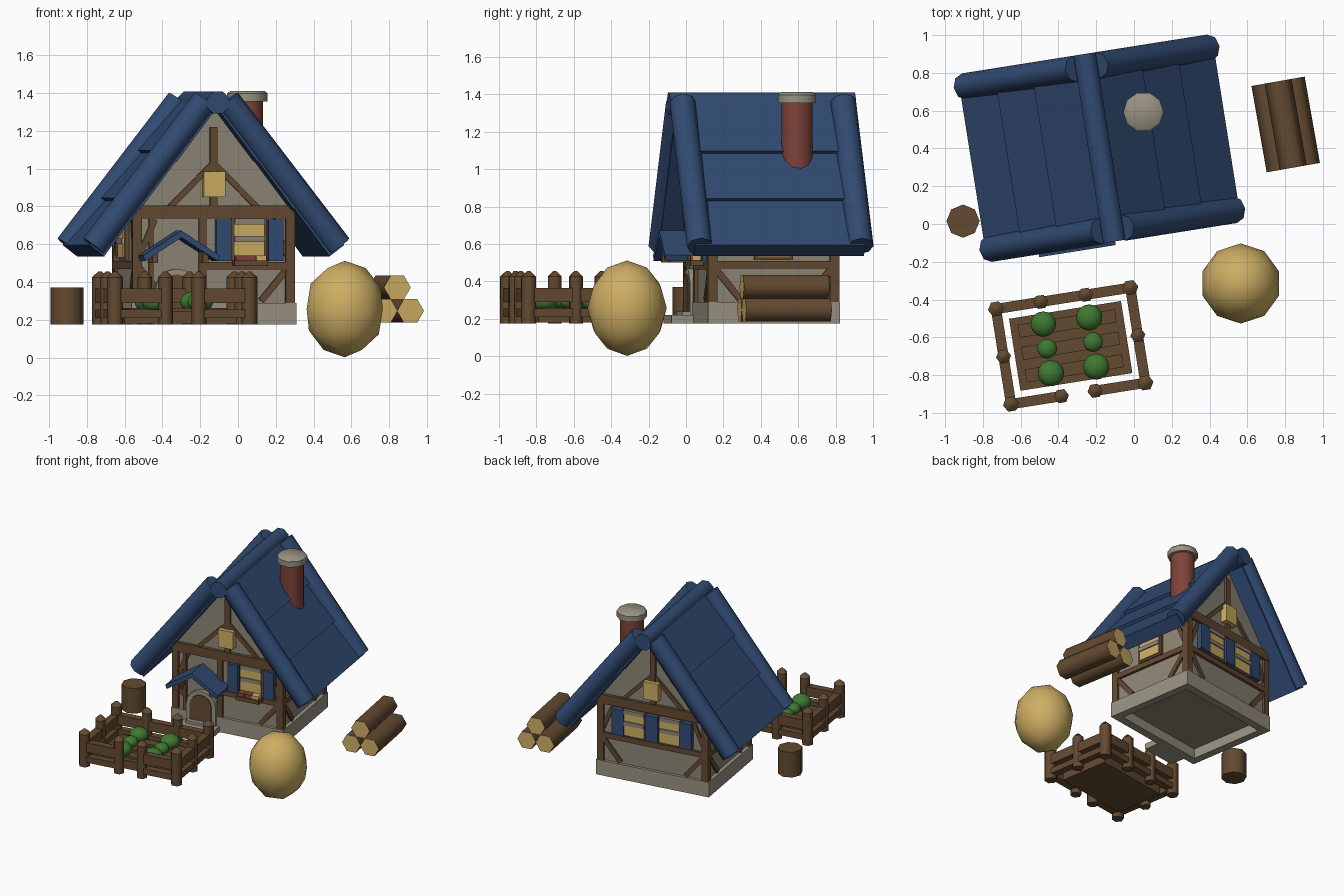
import bpy, bmesh, math
from mathutils import Matrix, Vector

if "Cube" in bpy.data.objects:
    bpy.data.objects.remove(bpy.data.objects["Cube"])

def mat(name, *c):
    m = bpy.data.materials.new(name)
    m.diffuse_color = (*c, 1)
    m.use_nodes = True
    m.node_tree.nodes["Principled BSDF"].inputs["Base Color"].default_value = m.diffuse_color
    return m
NAVY = mat("navy roof", 0.031, 0.07, 0.17)
WOOD = mat("brown wood", 0.125, 0.068, 0.03)
WALL = mat("grey plaster", 0.27, 0.235, 0.18)
STONE = mat("pale stone", 0.32, 0.29, 0.225)
STRAW = mat("straw yellow", 0.61, 0.42, 0.125)
GREEN = mat("leaf green", 0.05, 0.19, 0.03)
BRICK = mat("red brick", 0.21, 0.055, 0.042)

T, RZ = Matrix.Translation, lambda d: Matrix.Rotation(math.radians(d), 4, 'Z')
SCENE = RZ(9)                                  # everything is turned by 9 degrees
HOUSE = SCENE @ T((-0.118, 0.425, 0))
YARD = SCENE @ T((-0.432, -0.585, 0))
G = 0.175                                      # ground height

def finish(name, bm, m, frame, smooth=False):
    bmesh.ops.recalc_face_normals(bm, faces=bm.faces)
    bm.transform(frame)
    me = bpy.data.meshes.new(name)
    bm.to_mesh(me); bm.free()
    me.materials.append(m)
    if smooth:
        me.shade_smooth()
        me.set_sharp_from_angle(angle=math.radians(62))
    ob = bpy.data.objects.new(name, me)
    bpy.context.collection.objects.link(ob)
    return ob

def box(name, x0, x1, y0, y1, z0, z1, m, frame):
    bm = bmesh.new()
    bmesh.ops.create_cube(bm, size=1)
    bm.transform(T(((x0+x1)/2, (y0+y1)/2, (z0+z1)/2)) @ Matrix.Diagonal((x1-x0, y1-y0, z1-z0, 1)))
    return finish(name, bm, m, frame)

def prism(name, pts, y0, y1, m, frame):
    """Profile in x, z extruded along y."""
    bm = bmesh.new()
    f = bm.faces.new([bm.verts.new((x, y0, z)) for x, z in pts])
    r = bmesh.ops.extrude_face_region(bm, geom=[f])
    bmesh.ops.translate(bm, vec=(0, y1-y0, 0), verts=[v for v in r["geom"] if isinstance(v, bmesh.types.BMVert)])
    return finish(name, bm, m, frame)

def rod(name, p, q, r, n, m, frame, r2=None, twist=0.5):
    p, q = Vector(p), Vector(q)
    bm = bmesh.new()
    bmesh.ops.create_cone(bm, cap_ends=True, segments=n, radius1=r, radius2=r if r2 is None else r2, depth=(q-p).length)
    bm.transform(RZ(360 / n * twist))
    bm.transform(T((p+q)/2) @ (q-p).to_track_quat('Z', 'Y').to_matrix().to_4x4())
    return finish(name, bm, m, frame, True)

def ball(name, c, r, m, sub=2):
    bm = bmesh.new()
    bmesh.ops.create_icosphere(bm, subdivisions=sub, radius=1)
    finish(name, bm, m, T(c) @ Matrix.Diagonal((*r, 1)), True)

# Stone footing, open underneath
A, B = 0.442, 0.357
for s in (-1, 1):
    box("footing_side", *sorted((s*A, s*(A-0.06))), -B, B, G, 0.29, STONE, HOUSE)
    box("footing_end", -A+0.06, A-0.06, *sorted((s*B, s*(B-0.06))), G, 0.29, STONE, HOUSE)

# Plaster walls with gables
prism("walls", [(-0.415, 0.25), (0.415, 0.25), (0.415, 0.82), (0, 1.35), (-0.415, 0.82)], -0.335, 0.335, WALL, HOUSE)

# Wall frames: x runs along the wall, -y points outwards
FRONT, RIGHT, BACK, LEFT = [HOUSE @ RZ(90*i) @ T((0, -(0.335, 0.415)[i % 2], 0)) for i in range(4)]

def beam(wall, x0, z0, x1, z1, w=0.045, d=0.02):
    L, a = math.hypot(x1-x0, z1-z0), math.atan2(z1-z0, x1-x0)
    f = wall @ T(((x0+x1)/2, 0, (z0+z1)/2)) @ Matrix.Rotation(-a, 4, 'Y')
    box("timber", -L/2, L/2, -d, 0.01, -w/2, w/2, WOOD, f)

def window(wall, x, z0, z1, w):
    box("window_frame", x-w/2-0.015, x+w/2+0.015, -0.022, 0, z0-0.015, z1+0.01, WOOD, wall)
    box("window_glass", x-w/2, x+w/2, -0.03, 0, z0, z1, STRAW, wall)
    for z in (z1-0.005, (z0+z1)/2):
        box("window_bar", x-w/2, x+w/2, -0.038, 0, z-0.015, z+0.015, WALL, wall)

def shutter(wall, x, z0, z1, w=0.08):
    box("shutter", x-w/2, x+w/2, -0.04, 0, z0, z1, NAVY, wall)

# Timber framing
for wall, h in ((FRONT, 0.415), (BACK, 0.415), (RIGHT, 0.335), (LEFT, 0.335)):
    for s in (-1, 1):
        beam(wall, s*(h-0.005), 0.29, s*(h-0.005), 0.8, 0.05)
        beam(wall, s*(h-0.02), 0.47, s*(h-0.16), 0.3, 0.035, 0.015)
        beam(wall, s*(h-0.02), 0.54, s*(h-0.1), 0.73, 0.03, 0.013)
    if wall is not FRONT:
        beam(wall, -h, 0.49, h, 0.49, 0.04)
    beam(wall, -h, 0.77, h, 0.77, 0.07, 0.025)
beam(FRONT, -0.07, 0.485, 0.415, 0.485, 0.04)
beam(FRONT, -0.335, 0.29, -0.335, 0.74, 0.025)
beam(FRONT, -0.06, 0.29, -0.06, 0.74, 0.04)
for wall in (FRONT, BACK):
    beam(wall, 0, 0.8, 0, 1.22, 0.04)
    for s in (-1, 1):
        beam(wall, s*0.01, 1.02, s*0.24, 0.79, 0.03, 0.016)
    box("attic_window", -0.058, 0.058, -0.05, 0, 0.85, 0.985, STRAW, wall)

# Windows and shutters
window(FRONT, 0.19, 0.53, 0.725, 0.16)
for s in (-1, 1):
    shutter(FRONT, 0.19 + s*0.14, 0.51, 0.73)
    window(BACK, s*0.14, 0.53, 0.715, 0.16)
    window((LEFT, RIGHT)[s > 0], 0, 0.53, 0.7, 0.18)
for x in (-0.265, 0, 0.265):
    shutter(BACK, x, 0.52, 0.72, 0.095)
box("flower_box", 0.1, 0.28, -0.09, 0, 0.485, 0.515, WOOD, FRONT)
for x, m in ((0.135, BRICK), (0.19, BRICK), (0.245, STRAW)):
    box("flowers", x-0.027, x+0.027, -0.08, -0.03, 0.51, 0.54, m, FRONT)

# Arched doorway, steps and porch roof
DOOR = FRONT @ T((-0.2, 0, 0))
def arch(r):
    return [(-r, 0.2)] + [(-r*math.cos(math.pi*i/8), 0.355 + r*math.sin(math.pi*i/8)) for i in range(9)] + [(r, 0.2)]
prism("door_surround", arch(0.115), -0.035, 0, STONE, DOOR)
prism("door", arch(0.085), -0.042, 0, WOOD, DOOR)
box("lower_step", -0.14, 0.14, -0.14, 0, G, 0.22, STONE, DOOR)
box("upper_step", -0.1, 0.1, -0.075, 0, 0.2, 0.24, STONE, DOOR)
for s in (-1, 1):
    prism("porch_roof", [(0, 0.635), (0, 0.672), (s*0.205, 0.54), (s*0.195, 0.51)], -0.185, 0.01, NAVY, DOOR)
    prism("porch_bracket", [(s*0.12, 0.56), (s*0.15, 0.54), (s*0.15, 0.5), (s*0.12, 0.5)], -0.15, 0, WOOD, DOOR)

# Main roof: thick overlapping boards, barge logs and ridge log
D, N = Vector((0.613, -0.79)), Vector((0.79, 0.613))
O = Vector((0.06, 1.36))
for s in (-1, 1):
    for i, (t0, t1) in enumerate(((-0.06, 0.35), (0.3, 0.67), (0.62, 0.985))):
        prof = [O + D*t0 - N*0.07, O + D*t0 - N*0.005, O + D*t1 + N*0.022, O + D*t1 - N*0.075]
        prism("roof_board", [(s*p.x, p.y) for p in prof], -0.46, 0.46, NAVY, HOUSE)
    for b in (-0.435, 0.435):
        rod("barge_log", (s*0.06, b, 1.36), (s*0.657, b, 0.589), 0.07, 8, NAVY, HOUSE, twist=0)
rod("ridge_log", (0, -0.5, 1.35), (0, 0.505, 1.35), 0.064, 8, NAVY, HOUSE)

# Chimney
CH = T((0.05, 0.593, 0))
rod("chimney", (0, 0, 0.95), (0, 0, 1.37), 0.085, 12, BRICK, CH)
rod("chimney_cap", (0, 0, 1.355), (0, 0, 1.398), 0.107, 10, STONE, CH)
rod("chimney_cap_top", (0, 0, 1.398), (0, 0, 1.412), 0.107, 10, STONE, CH, 0.09)

# Vegetable bed with ridges and cabbages
box("bed", -0.3, 0.3, -0.193, 0.193, G+0.005, 0.245, WOOD, YARD)
for y in (-0.12, 0, 0.12):
    box("soil_ridge", -0.26, 0.26, y-0.035, y+0.035, 0.24, 0.262, WOOD, YARD)
for x, y, r in ((-0.48, -0.53, 0.067), (-0.46, -0.66, 0.052), (-0.44, -0.79, 0.069),
                (-0.237, -0.495, 0.069), (-0.217, -0.625, 0.052), (-0.2, -0.755, 0.069)):
    ball("cabbage", (x, y, 0.295), (r, r, r*0.8), GREEN, 3)

# Fence with a gap at the front
def post(x, y, r):
    rod("fence_post", (x, y, G), (x, y, 0.425), r, 6, WOOD, YARD)
    rod("fence_post_tip", (x, y, 0.425), (x, y, 0.455), r, 6, WOOD, YARD, 0.01)
FX, FY = 0.36, 0.255
for sx in (-1, 1):
    for sy in (-1, 1):
        post(sx*FX, sy*FY, 0.043)
    post(sx*FX, 0, 0.04)
    post(sx*0.12, FY, 0.04)
    post(sx*0.09, -FY, 0.04)
    for z0, z1 in ((0.21, 0.255), (0.29, 0.365)):
        box("side_rail", sx*FX-0.027, sx*FX+0.027, -FY, FY, z0, z1, WOOD, YARD)
        box("front_rail", *sorted((sx*0.09, sx*FX)), -FY-0.027, -FY+0.027, z0, z1, WOOD, YARD)
        box("back_rail", *sorted((0, sx*FX)), FY-0.027, FY+0.027, z0, z1, WOOD, YARD)

# Barrel, hay heap and log pile
rod("barrel", (-0.905, 0.015, G), (-0.905, 0.015, 0.37), 0.088, 8, WOOD, Matrix(), twist=0)
ball("hay_heap", (0.565, -0.315, 0.257), (0.212, 0.212, 0.255), STRAW)
PILE = T((0.803, 0.527, 0)) @ RZ(10)
for x, z in ((-0.071, 0.247), (0.071, 0.247), (0, 0.371)):
    ob = rod("log", (x, -0.232, z), (x, 0.232, z), 0.072, 6, WOOD, PILE)
    ob.data.materials.append(STRAW)
    for f in ob.data.polygons:
        if len(f.vertices) == 6:
            f.material_index = 1
